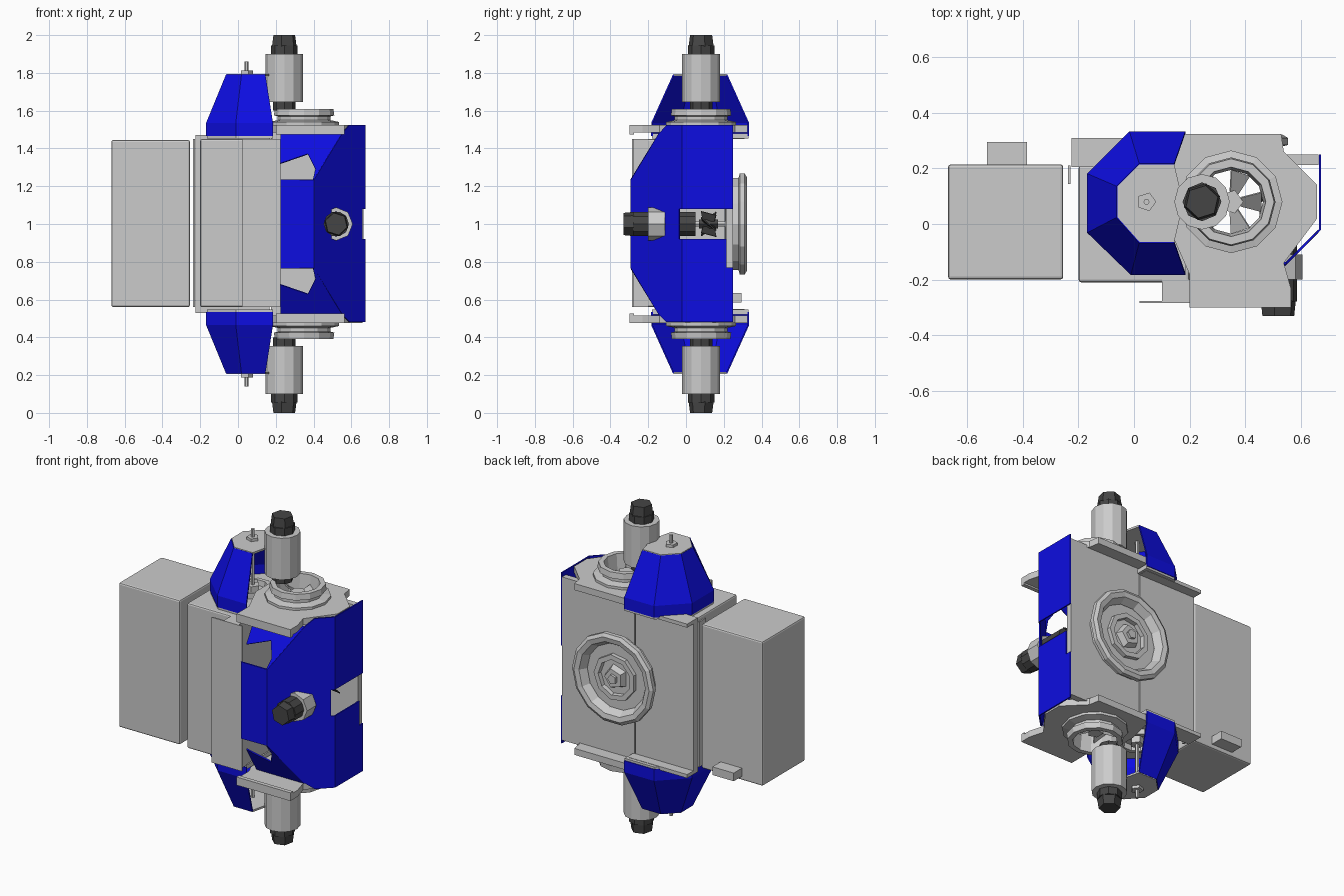
import bpy, bmesh, math
from mathutils import Matrix, Vector

if "Cube" in bpy.data.objects:
    bpy.data.objects.remove(bpy.data.objects["Cube"])


def material(name, color):
    m = bpy.data.materials.new(name)
    m.diffuse_color = color
    m.use_nodes = True
    m.node_tree.nodes["Principled BSDF"].inputs["Base Color"].default_value = m.diffuse_color
    return m


BLUE = material("blue_paint", (0.004, 0.004, 0.75, 1))
DARK = material("dark_rubber", (0.06, 0.06, 0.06, 1))


def finish(name, bm, mat=None, thick=0):
    bmesh.ops.remove_doubles(bm, verts=bm.verts, dist=1e-5)
    bmesh.ops.recalc_face_normals(bm, faces=bm.faces)
    me = bpy.data.meshes.new(name)
    bm.to_mesh(me)
    bm.free()
    ob = bpy.data.objects.new(name, me)
    bpy.context.collection.objects.link(ob)
    if mat:
        me.materials.append(mat)
    if thick:
        s = ob.modifiers.new("sheet", 'SOLIDIFY')
        s.thickness, s.offset = thick, 0
    return ob


def sheet(name, faces, mat=None, thick=0.008):
    bm = bmesh.new()
    for f in faces:
        bm.faces.new([bm.verts.new(p) for p in f])
    return finish(name, bm, mat, thick)


def prism(name, pts, z0, z1, mat=None):
    bm = bmesh.new()
    f = bm.faces.new([bm.verts.new((x, y, z0)) for x, y in pts])
    r = bmesh.ops.extrude_face_region(bm, geom=[f])
    for v in r['geom']:
        if isinstance(v, bmesh.types.BMVert):
            v.co.z = z1
    # keep the starting face so the prism stays closed
    if not f.is_valid or f not in bm.faces[:]:
        bm.faces.new([v for v in bm.verts if abs(v.co.z - z0) < 1e-6])
    return finish(name, bm, mat)


def box(name, x0, x1, y0, y1, z0, z1, mat=None, bevel=0):
    ob = prism(name, [(x0, y0), (x1, y0), (x1, y1), (x0, y1)], z0, z1, mat)
    if bevel:
        b = ob.modifiers.new("bevel", 'BEVEL')
        b.width, b.segments = bevel, 2
    return ob


def lathe(name, prof, M, sides=12, mat=None, closed=False):
    """Turn (radius, height) points round local z; closed makes a ring."""
    bm = bmesh.new()
    rows = [[bm.verts.new(M @ Vector((r * math.cos(2 * math.pi * i / sides),
                                      r * math.sin(2 * math.pi * i / sides), h)))
             for i in range(sides)] for r, h in prof]
    pairs = list(zip(rows, rows[1:] + rows[:1])) if closed else list(zip(rows, rows[1:]))
    for a, b in pairs:
        for i in range(sides):
            j = (i + 1) % sides
            bm.faces.new([a[i], a[j], b[j], b[i]])
    bmesh.ops.dissolve_degenerate(bm, dist=1e-6, edges=bm.edges)
    return finish(name, bm, mat)


def rod(name, r, h0, h1, M, sides=12, mat=None, r2=None):
    return lathe(name, [(0, h0), (r, h0), (r2 or r, h1), (0, h1)], M, sides, mat)


def propeller(name, M, radius, h, mat=None):
    rod(name + "_hub", radius * .4, -h, h, M, 5, mat)
    blades = []
    for k in range(5):
        R = M @ Matrix.Rotation(k * 2 * math.pi / 5, 4, 'Z')
        blades.append([R @ Vector(p) for p in ((radius * .3, -.015, -h * .6), (radius, -.035, -h * .8),
                                               (radius, .035, h * .8), (radius * .3, .015, h * .6))])
    sheet(name + "_blades", blades, mat, 0.006)


T = Matrix.Translation
ALONG_Y = Matrix.Rotation(-math.pi / 2, 4, 'X')

# Battery box with connector
box("battery_box", -.67, -.255, -.2, .215, .56, 1.445, bevel=.01)
box("battery_connector", -.53, -.385, .21, .295, .585, .635)

# Electronics housing, front cover and back panels
box("electronics_housing", -.2, .2, -.21, .21, .56, 1.45, bevel=.01)
box("housing_side_strip", -.237, -.228, .145, .21, .56, 1.45)
box("front_cover", .02, .225, -.285, -.277, .56, 1.45)
box("front_cover_block", .1, .2, -.278, -.2, .56, 1.45)
box("housing_back_panel", -.225, .168, .205, .25, .53, 1.47)
box("frame_back_panel", .174, .665, .212, .25, .5, 1.5)

# Large wheel on the back
W = T((.28, .25, 1)) @ ALONG_Y
lathe("back_wheel_rim", [(.25, 0), (.25, .028), (.275, .035), (.275, .06), (.255, .072),
                         (.225, .066), (.2, .025), (.2, 0)], W, 14, None, True)
rod("back_wheel_disc", .2, 0, .02, W, 14)
lathe("back_wheel_ring", [(.14, 0), (.14, .045), (.11, .045), (.105, 0)], W, 9, None, True)
rod("back_wheel_hub", .085, 0, .055, W, 5, None, .06)
rod("back_wheel_axle", .03, 0, .07, W, 5)

# Blue shell: front, slanted side, right side and chamfers
Z = lambda z, s: 1 + s * (z - 1)
faces = [[(.225, -.29, .765), (.4, -.29, .765), (.4, -.29, 1.235), (.225, -.29, 1.235)],
         [(.4, -.29, .765), (.55, -.14, .52), (.59, -.1, .48), (.67, -.02, .48), (.67, -.02, .92),
          (.655, -.035, .92), (.655, -.035, 1.08), (.67, -.02, 1.08), (.67, -.02, 1.525),
          (.59, -.1, 1.525), (.55, -.14, 1.48), (.4, -.29, 1.235)],
         [(.67, -.02, 1.08), (.67, .25, 1.08), (.67, .25, 1.525), (.67, -.02, 1.525)],
         [(.67, -.02, .48), (.67, .25, .48), (.67, .25, .77), (.67, .215, .77), (.67, .215, .92), (.67, -.02, .92)]]
for s in (1, -1):
    outline = [(.4, 1.235), (.55, 1.48), (.225, 1.48), (.225, 1.32), (.37, 1.37), (.41, 1.29), (.397, 1.236)]
    faces.append([(x, -.29 + (z - 1.235) * .612, Z(z, s)) for x, z in outline])
sheet("blue_shell", faces, BLUE)

# Parts repeated at top and bottom
PLATE = [(.165, .325), (.53, .325), (.54, .26), (.66, .14), (.66, .02), (.54, -.14), (.565, -.23),
         (.565, -.29), (.2, -.29), (.2, -.18), (.12, 0), (.12, .14)]
BASE = [(.185, .33), (-.015, .33), (-.165, .18), (-.165, -.03), (-.01, -.18), (.185, -.18)]
CROWN = [(.145, .215), (.02, .215), (-.06, .135), (-.06, .025), (.02, -.065), (.145, -.065)]
for s, tag in ((1, "top"), (-1, "bottom")):
    flip = Matrix.Scale(s, 4, (0, 0, 1))
    F = T((0, 0, 1)) @ flip @ T((0, 0, -1))

    # End plate with a round opening and a flange
    plate = prism(tag + "_plate", PLATE, Z(1.485, s), Z(1.525, s))
    C = F @ T((.35, .08, 0))
    cutter = rod(tag + "_cutter", .12, 1.4, 1.6, C, 12)
    cutter.hide_render = True
    cutter.hide_set(True)
    b = plate.modifiers.new("opening", 'BOOLEAN')
    b.object, b.solver = cutter, 'EXACT'
    lathe(tag + "_flange", [(.185, 1.52), (.185, 1.54), (.14, 1.55), (.14, 1.57), (.16, 1.575), (.155, 1.61),
                            (.125, 1.61), (.115, 1.52)], C, 12, None, True)
    propeller(tag + "_propeller", C @ T((0, 0, 1.53)), .11, .03)

    # Skirt of the plate front and back
    box(tag + "_front_lip", .2, .565, -.3, -.275, *sorted((Z(1.475, s), Z(1.525, s))))
    box(tag + "_back_bracket", -.225, .17, .205, .31, *sorted((Z(1.45, s), Z(1.472, s))))

    # Motor
    A = F @ T((.245, .08, 0))
    rod(tag + "_motor_tail", .06, 1.6, 1.648, A, 8, DARK)
    rod(tag + "_motor_body", .1, 1.645, 1.9, A, 12)
    rod(tag + "_motor_nut", .07, 1.9, 1.945, A, 8, DARK)
    rod(tag + "_motor_cap", .068, 1.94, 2.0, A @ Matrix.Rotation(.3, 4, 'Z'), 6, DARK, .06)

    # Blue hood, open on the right, with floor, crown plate and rod
    rows = [[(x, y, Z(z, s)) for x, y in ring] for ring, z in ((BASE, 1.465), (BASE, 1.535), (CROWN, 1.79))]
    sheet(tag + "_hood", [[a[i], a[i + 1], c[i + 1], c[i]] for a, c in zip(rows, rows[1:])
                          for i in range(5)], BLUE)
    prism(tag + "_hood_floor", BASE, Z(1.452, s), Z(1.478, s))
    prism(tag + "_hood_crown", CROWN + [(.165, .02), (.165, .13)], Z(1.783, s), Z(1.795, s))
    H = F @ T((.045, .08, 0))
    lathe(tag + "_hood_ring", [(.11, 1.475), (.11, 1.51), (.085, 1.51), (.08, 1.475)], H, 10, None, True)
    rod(tag + "_hood_hub", .04, 1.475, 1.52, H, 5)
    rod(tag + "_hood_rod", .011, 1.47, 1.86, H, 6)
    rod(tag + "_rod_washer", .035, 1.79, 1.812, H, 5)

# Front motor poking through the slanted side
M = T((.52, 0, 1)) @ ALONG_Y
rod("front_motor_body", .067, -.28, .05, M, 10, DARK)
rod("front_motor_cap", .06, -.332, -.275, M @ Matrix.Rotation(.3, 4, 'Z'), 6, DARK, .066)
lathe("front_motor_collar", [(.088, -.2), (.088, -.11), (.066, -.11), (.066, -.2)], M, 8, None, True)
rod("front_propeller_shaft", .015, .05, .21, M, 6)
propeller("front_propeller", M @ T((0, 0, .12)), .06, .05, DARK)
